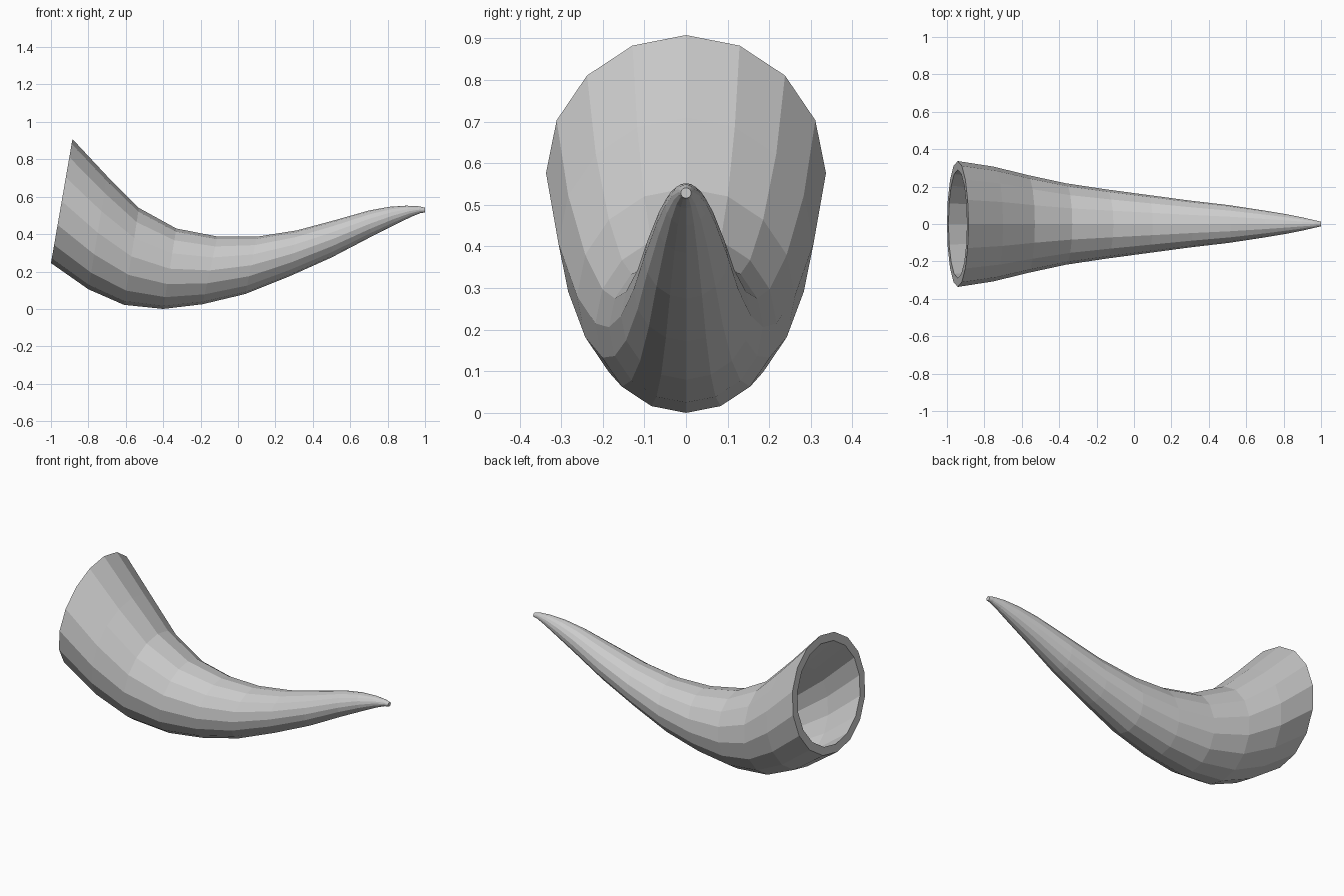
import bpy, bmesh
from math import sin, cos, tau
from mathutils import Vector

if "Cube" in bpy.data.objects:
    bpy.data.objects.remove(bpy.data.objects["Cube"])

SIDES = 16
# Rings of the horn in side profile: (top x, top z, bottom x, bottom z)
RINGS = [
    (-0.885, 0.908, -1.0, 0.245), (-0.70, 0.71, -0.80, 0.105),
    (-0.53, 0.54, -0.61, 0.022), (-0.33, 0.43, -0.40, 0.0),
    (-0.11, 0.387, -0.19, 0.025), (0.10, 0.386, 0.04, 0.08),
    (0.315, 0.42, 0.27, 0.172), (0.52, 0.475, 0.50, 0.275),
    (0.70, 0.526, 0.71, 0.385), (0.81, 0.546, 0.84, 0.45),
    (0.90, 0.552, 0.925, 0.492), (0.965, 0.549, 0.975, 0.512),
    (1.0, 0.541, 1.0, 0.516),
]


def add_ring(bm, ring, scale):
    top, low = Vector((ring[0], 0, ring[1])), Vector((ring[2], 0, ring[3]))
    mid, up = (top + low) / 2, (top - low) / 2 * scale
    side = Vector((0, up.length, 0))
    return [bm.verts.new(mid + up * cos(tau * i / SIDES) + side * sin(tau * i / SIDES))
            for i in range(SIDES)]


bm = bmesh.new()
# Inner lining from the tip to the mouth, then the outer wall back to the tip
loops = [add_ring(bm, r, 0.86) for r in reversed(RINGS[:-1])]
loops += [add_ring(bm, r, 1.0) for r in RINGS]
for a, b in zip(loops, loops[1:]):
    for i in range(SIDES):
        j = (i + 1) % SIDES
        bm.faces.new((a[i], a[j], b[j], b[i]))
# Close the tip and the bottom of the hollow
bm.faces.new(loops[0])
bm.faces.new(loops[-1])
bmesh.ops.recalc_face_normals(bm, faces=bm.faces)

mesh = bpy.data.meshes.new("horn")
bm.to_mesh(mesh)
bm.free()
bpy.context.collection.objects.link(bpy.data.objects.new("horn", mesh))
